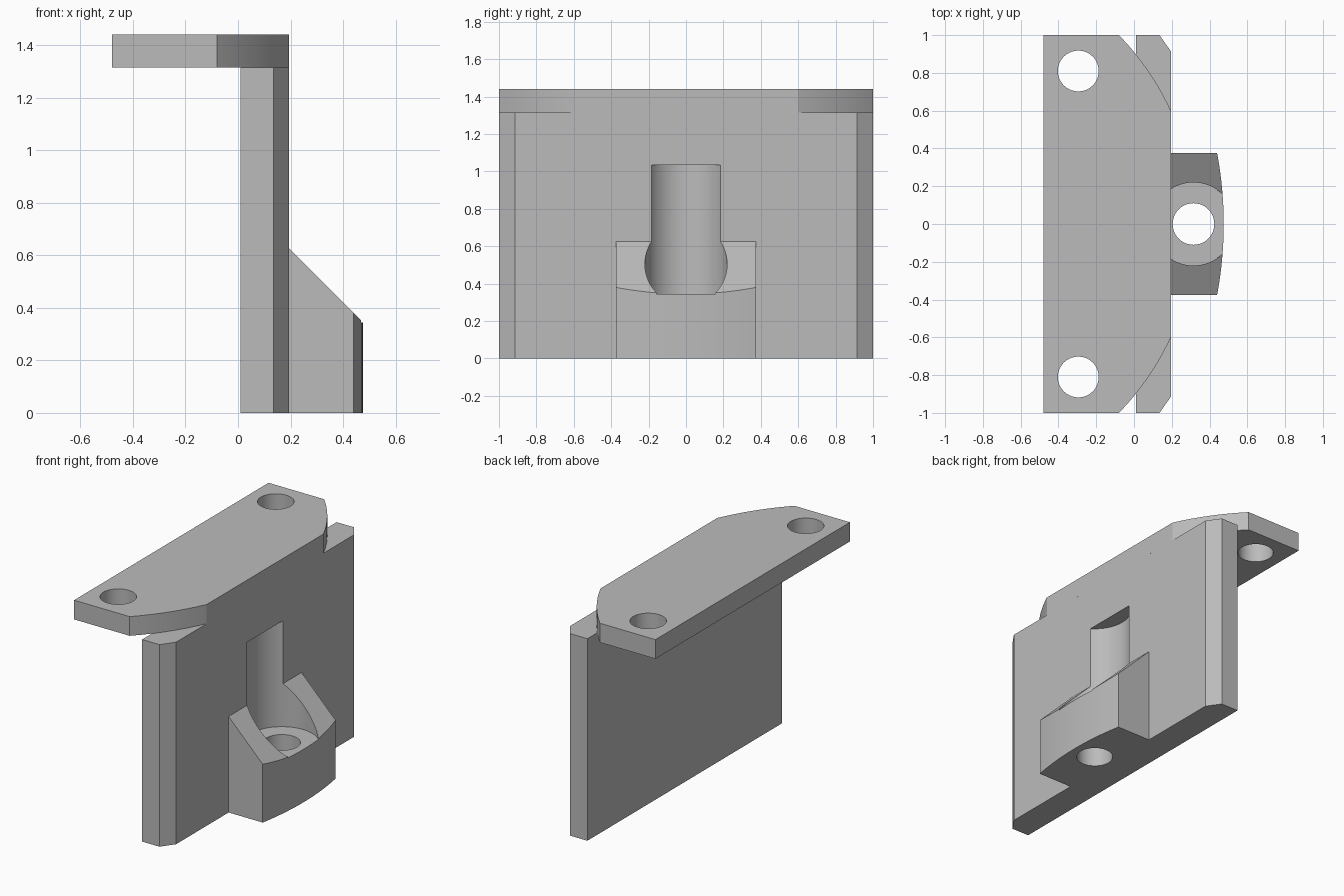
import bpy, bmesh, math

if "Cube" in bpy.data.objects:
    bpy.data.objects.remove(bpy.data.objects["Cube"], do_unlink=True)

# Single grey finish
grey = bpy.data.materials.new("light_grey")
grey.use_nodes = True
colour = (0.5, 0.5, 0.5, 1)
grey.diffuse_color = colour
grey.node_tree.nodes["Principled BSDF"].inputs["Base Color"].default_value = colour


def prism(name, outline, z0, z1):
    """Extrude a counter-clockwise xy outline from z0 to z1."""
    bm = bmesh.new()
    base = bm.faces.new([bm.verts.new((x, y, z0)) for x, y in outline])
    top = bmesh.ops.extrude_face_region(bm, geom=[base])["geom"]
    verts = [v for v in top if isinstance(v, bmesh.types.BMVert)]
    bmesh.ops.translate(bm, verts=verts, vec=(0, 0, z1 - z0))
    bmesh.ops.recalc_face_normals(bm, faces=bm.faces)
    mesh = bpy.data.meshes.new(name)
    bm.to_mesh(mesh)
    bm.free()
    mesh.materials.append(grey)
    obj = bpy.data.objects.new(name, mesh)
    bpy.context.collection.objects.link(obj)
    return obj


def arc(cx, radius, y0, y1, steps):
    """Points on a circle centred on the x axis, from y0 to y1."""
    a0, a1 = math.asin(y0 / radius), math.asin(y1 / radius)
    angles = [a0 + (a1 - a0) * i / steps for i in range(steps + 1)]
    return [(cx + radius * math.cos(a), radius * math.sin(a)) for a in angles]


def cylinder(name, x, y, radius, z0, z1):
    turn = [2 * math.pi * i / 64 for i in range(64)]
    return prism(name, [(x + radius * math.cos(a), y + radius * math.sin(a))
                        for a in turn], z0, z1)


def combine(target, other, operation):
    """Apply a boolean and discard the operand."""
    mod = target.modifiers.new("boolean", "BOOLEAN")
    mod.operation, mod.object, mod.solver = operation, other, "EXACT"
    bpy.context.view_layer.update()
    graph = bpy.context.evaluated_depsgraph_get()
    mesh = bpy.data.meshes.new_from_object(target.evaluated_get(graph))
    target.modifiers.clear()
    target.data = mesh
    bpy.data.objects.remove(other, do_unlink=True)


BACK, FACE, TOP, LEDGE = 0.01, 0.195, 1.44, 1.315

# Upright wall with chamfered front corners
bracket = prism("mounting_bracket", [
    (BACK, -1), (0.135, -1), (FACE, -0.915),
    (FACE, 0.915), (0.135, 1), (BACK, 1)], 0, LEDGE)

# Top flange with curved front corners
centre = -1.106
radius = math.hypot(-0.08 - centre, 1)
flange = prism("top_flange", [(-0.48, -1)]
               + arc(centre, radius, -1, -0.6, 16)
               + arc(centre, radius, 0.6, 1, 16)
               + [(-0.48, 1)], LEDGE, TOP)
combine(bracket, flange, "UNION")

# Screw boss with a gently bowed front, rooted in the wall
bow = (0.375 ** 2 + 0.035 ** 2) / (2 * 0.035)
boss = prism("screw_boss", [(0.1, -0.375)]
             + arc(0.475 - bow, bow, -0.375, 0.375, 24)
             + [(0.1, 0.375)], 0, 0.8)

# Slope the boss top at 45 degrees
bm = bmesh.new()
bm.from_mesh(boss.data)
cut = bmesh.ops.bisect_plane(bm, geom=bm.verts[:] + bm.edges[:] + bm.faces[:],
                             plane_co=(FACE, 0, 0.625), plane_no=(1, 0, 1),
                             clear_outer=True)
rim = [e for e in cut["geom_cut"] if isinstance(e, bmesh.types.BMEdge)]
bmesh.ops.contextual_create(bm, geom=rim)
bmesh.ops.recalc_face_normals(bm, faces=bm.faces)
bm.to_mesh(boss.data)
bm.free()
combine(bracket, boss, "UNION")

# Screwdriver channel, boss hole and the two flange holes
for x, y, r, z0, z1 in [(0.315, 0, 0.22, 0.345, 1.035),
                        (0.315, 0, 0.11, -0.1, 0.5),
                        (-0.295, 0.81, 0.108, 1.2, 1.6),
                        (-0.295, -0.81, 0.108, 1.2, 1.6)]:
    combine(bracket, cylinder("hole_cutter", x, y, r, z0, z1), "DIFFERENCE")

# Smooth the curved walls, keep the corners sharp
bpy.ops.object.select_all(action="DESELECT")
bracket.select_set(True)
bpy.context.view_layer.objects.active = bracket
bpy.ops.object.shade_smooth_by_angle(angle=math.radians(9))
